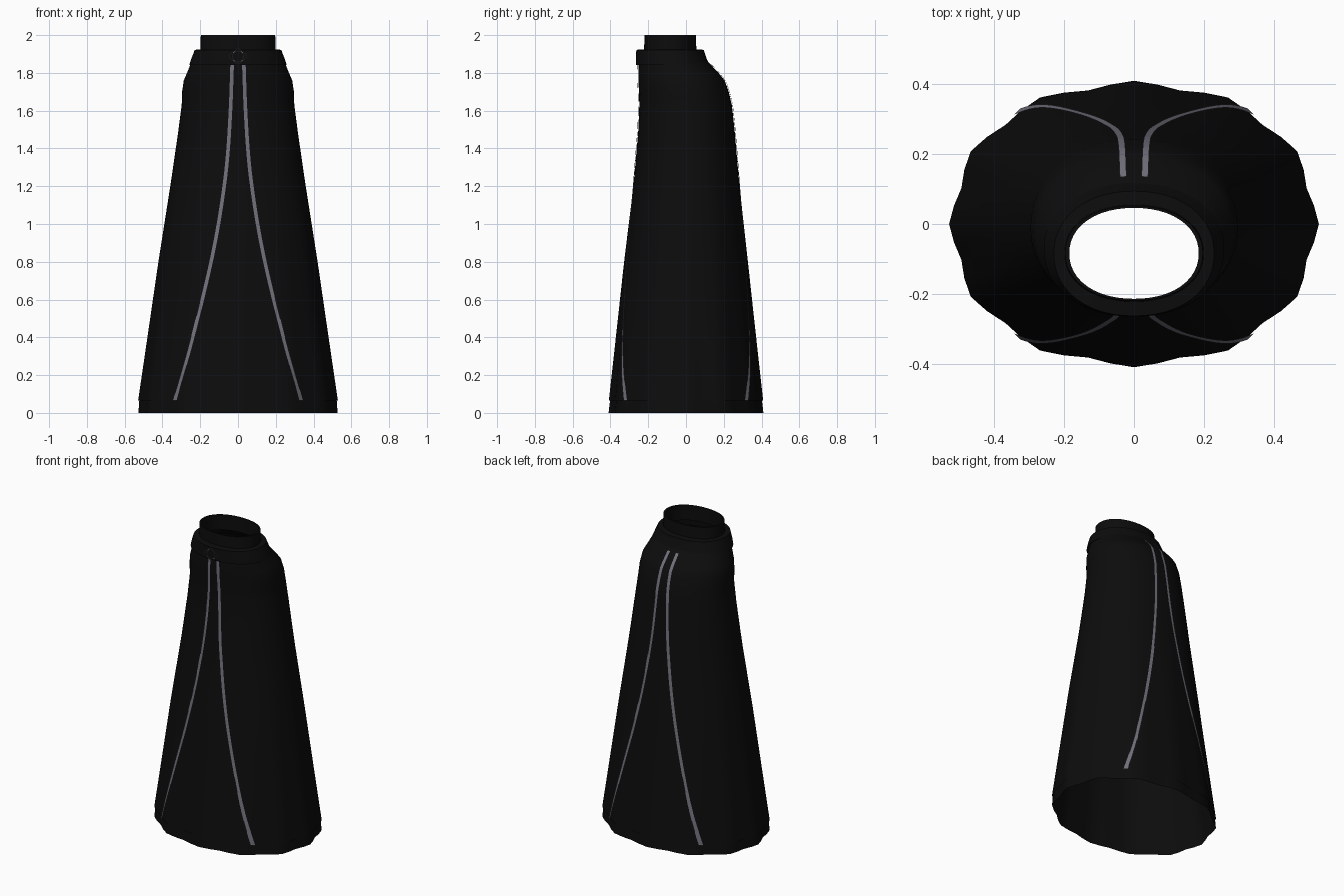
import bpy, bmesh, math

if "Cube" in bpy.data.objects:
    bpy.data.objects.remove(bpy.data.objects["Cube"])

def material(name, rgb):
    m = bpy.data.materials.new(name)
    m.diffuse_color = (*rgb, 1)
    m.use_nodes = True
    m.node_tree.nodes["Principled BSDF"].inputs["Base Color"].default_value = m.diffuse_color
    return m

BLACK = material("black cloth", (0.0037, 0.0037, 0.004))
GREY = material("grey trim", (0.165, 0.16, 0.195))
SEG = 48

# Skirt profile: height, half width, front y, back y
BODY = [(0.0, 0.522, -0.407, 0.407), (0.065, 0.518, -0.400, 0.400),
        (0.8, 0.418, -0.325, 0.325), (1.2, 0.358, -0.278, 0.283),
        (1.5, 0.315, -0.252, 0.257), (1.63, 0.298, -0.247, 0.243),
        (1.70, 0.296, -0.249, 0.226), (1.76, 0.287, -0.252, 0.205),
        (1.80, 0.270, -0.252, 0.172), (1.845, 0.252, -0.250, 0.130),
        (1.87, 0.240, -0.245, 0.105)]


def section(z):
    for p, q in zip(BODY, BODY[1:]):
        if z <= q[0]:
            t = (z - p[0]) / (q[0] - p[0])
            return [u + (v - u) * t for u, v in zip(p, q)]
    return list(BODY[-1])


def ring_point(t, ring, grow=0.0, wave=0.0):
    # rounded oval with soft pleats
    z, a, y0, y1 = ring
    c, s = math.cos(t), math.sin(t)
    k = (abs(c) ** 2.15 + abs(s) ** 2.15) ** (-1 / 2.15)
    k *= 1 + wave * math.cos(12 * t)
    return ((a + grow) * c * k, (y0 + y1) / 2 + ((y1 - y0) / 2 + grow) * s * k, z)


def pleat(z):
    return 0.022 * max(0.0, 1 - z / 1.3)


def make_object(name, bm, mat, smooth=True):
    me = bpy.data.meshes.new(name)
    bm.to_mesh(me)
    bm.free()
    me.materials.append(mat)
    ob = bpy.data.objects.new(name, me)
    bpy.context.collection.objects.link(ob)
    if smooth:
        bpy.ops.object.select_all(action='DESELECT')
        ob.select_set(True)
        bpy.context.view_layer.objects.active = ob
        bpy.ops.object.shade_smooth_by_angle(angle=math.radians(40))
    return ob


def loft(name, rings, grow=0.0, pleated=False, closed=False):
    bm = bmesh.new()
    loops = [[bm.verts.new(ring_point(2 * math.pi * i / SEG, r, grow,
                                      pleat(r[0]) if pleated else 0))
              for i in range(SEG)] for r in rings]
    pairs = list(zip(loops, loops[1:]))
    if closed:
        pairs.append((loops[-1], loops[0]))
    for lo, hi in pairs:
        for i in range(SEG):
            j = (i + 1) % SEG
            bm.faces.new((lo[i], lo[j], hi[j], hi[i]))
    return make_object(name, bm, BLACK)


# Outer skirt and the slightly longer lining under it
heights = [0.065 + 0.095 * i for i in range(17)] + [1.63, 1.67, 1.70, 1.73, 1.76,
                                                    1.78, 1.80, 1.82, 1.845, 1.87]
loft("outer_skirt", [section(z) for z in heights], pleated=True)
loft("skirt_lining", [section(z) for z in [0.0] + heights], -0.006, pleated=True)

# Belt: closed band around the hips
loft("belt", [(1.842, 0.258, -0.265, 0.125), (1.872, 0.248, -0.265, 0.110),
              (1.922, 0.229, -0.263, 0.094), (1.925, 0.195, -0.222, 0.055),
              (1.86, 0.215, -0.232, 0.090)], closed=True)

# Waistband: closed upright band
loft("waistband", [(1.90, 0.200, -0.223, 0.056), (2.0, 0.197, -0.219, 0.052),
                   (2.0, 0.185, -0.214, 0.046), (1.90, 0.188, -0.216, 0.048)], closed=True)

# Trim ribbons: half spacing along the height
TRIM = [(0.065, 0.335), (0.3, 0.267), (0.545, 0.203), (0.73, 0.158), (0.92, 0.118),
        (1.13, 0.083), (1.34, 0.057), (1.6, 0.040), (1.845, 0.031)]


def trim_x(z):
    # smooth interpolation through the trim points
    n = len(TRIM)
    for i in range(n - 1):
        if z <= TRIM[i + 1][0] + 1e-6:
            (z0, x0), (z1, x1) = TRIM[i], TRIM[i + 1]
            za, xa = TRIM[max(i - 1, 0)]
            zb, xb = TRIM[min(i + 2, n - 1)]
            h, t = z1 - z0, (z - z0) / (z1 - z0)
            m0, m1 = (x1 - xa) / (z1 - za) * h, (xb - x0) / (zb - z0) * h
            return ((2*t**3 - 3*t**2 + 1) * x0 + (t**3 - 2*t**2 + t) * m0
                    + (3*t**2 - 2*t**3) * x1 + (t**3 - t**2) * m1)
    return TRIM[-1][1]


def on_skirt(x, z, back):
    lo, hi = 0.0, math.pi / 2
    for _ in range(30):
        mid = (lo + hi) / 2
        if ring_point(mid, section(z), 0.006, pleat(z))[0] > x:
            lo = mid
        else:
            hi = mid
    return ring_point(lo * back, section(z), 0.006, pleat(z))


for back, side_name in ((-1, "front"), (1, "back")):
    for side, hand in ((-1, "left"), (1, "right")):
        bm = bmesh.new()
        last = None
        for i in range(61):
            z = 0.065 + 1.78 * i / 60
            pair = []
            for off in (-0.0095, 0.0095):
                x, y, _ = on_skirt(trim_x(z) + off, z, back)
                pair.append(bm.verts.new((x * side, y, z)))
            if last:
                quad = (last[0], last[1], pair[1], pair[0])
                bm.faces.new(quad if back * side < 0 else quad[::-1])
            last = pair
        make_object(f"{side_name}_trim_{hand}", bm, GREY)


# Buckle: fine flat outlines in front of the belt
def outline(name, radius, width):
    bm = bmesh.new()
    n = 64
    loops = []
    for d in (0.0, width):
        loops.append([])
        for i in range(n):
            t = 2 * math.pi * i / n
            r = radius(t) - d
            loops[-1].append(bm.verts.new((r * math.cos(t), -0.283, 1.887 + r * math.sin(t))))
    for i in range(n):
        j = (i + 1) % n
        bm.faces.new((loops[1][i], loops[0][i], loops[0][j], loops[1][j]))
    make_object(name, bm, GREY, False)


outline("buckle_rim", lambda t: 0.040 + 0.006 * math.cos(4 * t) + 0.003 * math.cos(2 * t), 0.004)
outline("buckle_ring", lambda t: 0.031, 0.004)
